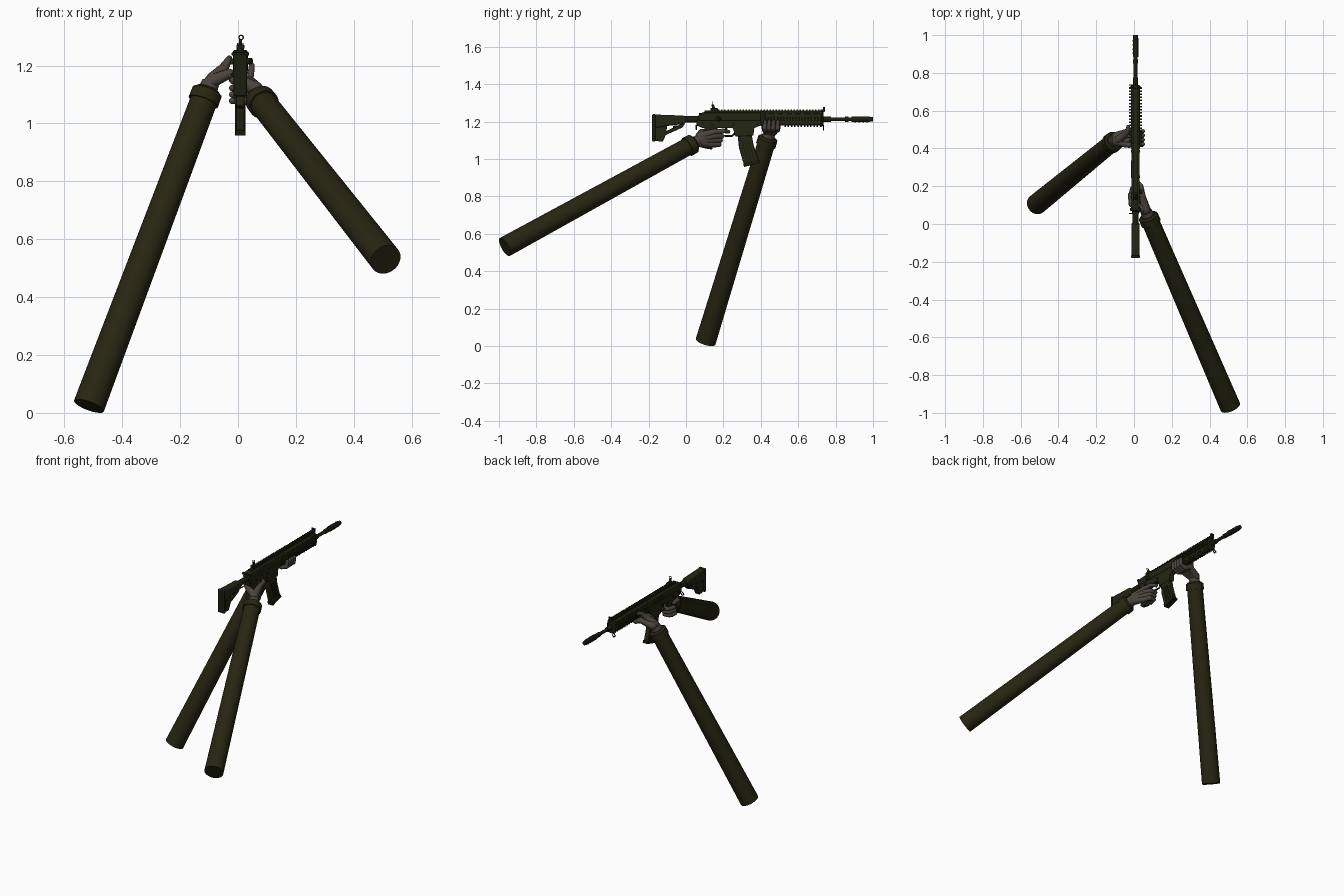
import bpy, bmesh, math
from mathutils import Vector, Matrix

cube = bpy.data.objects.get("Cube")
if cube:
    bpy.data.objects.remove(cube, do_unlink=True)

CX = 0.008  # rifle centre line


def material(name, rgb):
    m = bpy.data.materials.new(name)
    m.use_nodes = True
    m.diffuse_color = (*rgb, 1)
    bsdf = m.node_tree.nodes["Principled BSDF"]
    bsdf.inputs["Base Color"].default_value = (*rgb, 1)
    bsdf.inputs["Roughness"].default_value = 0.8
    return m


SLEEVE = material("sleeve olive", (0.020, 0.019, 0.006))
GUN = material("rifle green", (0.017, 0.019, 0.006))
DARK = material("dark metal", (0.011, 0.012, 0.005))
GLOVE = material("glove brown", (0.070, 0.058, 0.045))


def finish(name, bm, mat, bevel=0):
    bmesh.ops.recalc_face_normals(bm, faces=bm.faces)
    mesh = bpy.data.meshes.new(name)
    bm.to_mesh(mesh)
    bm.free()
    mesh.materials.append(mat)
    mesh.polygons.foreach_set("use_smooth", [True] * len(mesh.polygons))
    mesh.set_sharp_from_angle(angle=math.radians(35))
    ob = bpy.data.objects.new(name, mesh)
    bpy.context.scene.collection.objects.link(ob)
    if bevel:
        mod = ob.modifiers.new("bevel", "BEVEL")
        mod.width, mod.segments = bevel, 2
    return ob


def add_box(bm, c, s):
    bmesh.ops.create_cube(bm, size=1, matrix=Matrix.Translation(c) @ Matrix.Diagonal((*s, 1)))


def box(name, c, s, mat, bevel=0):
    bm = bmesh.new()
    add_box(bm, c, s)
    return finish(name, bm, mat, bevel)


def add_cone(bm, a, b, r1, r2, n=24):
    a, b = Vector(a), Vector(b)
    rot = (b - a).to_track_quat("Z", "Y").to_matrix().to_4x4()
    bmesh.ops.create_cone(bm, cap_ends=True, segments=n, radius1=r1, radius2=r2,
                          depth=(b - a).length, matrix=Matrix.Translation((a + b) / 2) @ rot)


def cone(name, a, b, r1, r2, mat, n=24):
    bm = bmesh.new()
    add_cone(bm, a, b, r1, r2, n)
    return finish(name, bm, mat)


def profile(name, pts, width, mat, bevel=0.003, x=CX):
    """Side outline (y, z) extruded across x."""
    bm = bmesh.new()
    face = bm.faces.new([bm.verts.new((x - width / 2, y, z)) for y, z in pts])
    out = bmesh.ops.extrude_face_region(bm, geom=[face])
    verts = [v for v in out["geom"] if isinstance(v, bmesh.types.BMVert)]
    bmesh.ops.translate(bm, verts=verts, vec=(width, 0, 0))
    return finish(name, bm, mat, bevel)


def limb(name, pts, radii, mat):
    """Rounded chain of tapered segments."""
    bm = bmesh.new()
    for p, r in zip(pts, radii):
        bmesh.ops.create_uvsphere(bm, u_segments=12, v_segments=8, radius=r,
                                  matrix=Matrix.Translation(p))
    for i in range(len(pts) - 1):
        add_cone(bm, pts[i], pts[i + 1], radii[i], radii[i + 1], 12)
    return finish(name, bm, mat)


def ribs(name, x, z, y0, y1, size, mat):
    """Row of rail teeth along the barrel direction."""
    bm = bmesh.new()
    n = int((y1 - y0) / 0.016)
    for i in range(n + 1):
        add_box(bm, (x, y0 + (y1 - y0) * i / n, z), size)
    return finish(name, bm, mat)


# Sleeves with rolled cuffs
def sleeve(side, low, high):
    low, high = Vector(low), Vector(high)
    d = (high - low).normalized()
    cone(side + "_sleeve", low, high, 0.055, 0.047, SLEEVE, 32)
    cone(side + "_cuff", high - d * 0.022, high + d * 0.016, 0.054, 0.053, SLEEVE, 32)
    cone(side + "_cuff_lip", high + d * 0.016, high + d * 0.026, 0.050, 0.040, SLEEVE, 32)
    cone(side + "_glove_wrist", high, high + d * 0.05, 0.036, 0.031, GLOVE)


sleeve("support", (-0.515, 0.105, 0.024), (-0.112, 0.433, 1.095))
sleeve("firing", (0.51, -0.968, 0.53), (0.082, 0.025, 1.075))

# Support hand wrapped under the handguard
for i in range(4):
    y = 0.42 + 0.023 * i
    limb(f"support_finger_{i}",
         [(-0.093, 0.437 + 0.009 * i, 1.145), (-0.03, y, 1.172), (0.008, y, 1.155),
          (0.043, y, 1.165), (0.048, y + 0.003, 1.2)],
         [0.024, 0.017, 0.014, 0.012, 0.010], GLOVE)
limb("support_thumb", [(-0.085, 0.445, 1.155), (-0.05, 0.47, 1.19), (-0.035, 0.49, 1.215),
                       (-0.03, 0.515, 1.225)], [0.024, 0.018, 0.013, 0.010], GLOVE)

# Firing hand wrapped around the pistol grip
for i in range(3):
    z = 1.122 - 0.022 * i
    y = 0.178 - 0.007 * i
    limb(f"firing_finger_{i}",
         [(0.064, 0.072, 1.105 - 0.008 * i), (0.043, y - 0.03, z), (0.025, y + 0.012, z),
          (-0.008, y + 0.012, z), (-0.02, y - 0.03, z)],
         [0.026, 0.018, 0.014, 0.012, 0.011], GLOVE)
limb("trigger_finger", [(0.06, 0.075, 1.12), (0.045, 0.15, 1.145), (0.038, 0.2, 1.15),
                        (0.014, 0.228, 1.146)], [0.026, 0.016, 0.012, 0.009], GLOVE)
limb("firing_thumb", [(0.058, 0.08, 1.12), (0.022, 0.083, 1.142), (-0.015, 0.105, 1.148),
                      (-0.022, 0.155, 1.15)], [0.026, 0.019, 0.014, 0.010], GLOVE)

# Stock and buffer tube
cone("buffer_tube", (CX, -0.12, 1.212), (CX, 0.07, 1.212), 0.017, 0.017, DARK)
profile("stock_body", [(-0.17, 1.238), (-0.01, 1.232), (0.008, 1.215), (-0.005, 1.188),
                       (-0.09, 1.178), (-0.17, 1.165)], 0.042, GUN, 0.007)
profile("stock_heel", [(-0.17, 1.18), (-0.1, 1.18), (-0.108, 1.128), (-0.125, 1.092),
                       (-0.17, 1.098)], 0.032, GUN)
profile("stock_strut", [(-0.115, 1.125), (-0.02, 1.168), (-0.005, 1.188), (-0.025, 1.188),
                        (-0.115, 1.145)], 0.024, GUN)
box("butt_pad", (CX, -0.172, 1.167), (0.046, 0.018, 0.146), DARK, 0.005)
box("stock_lever", (CX, -0.045, 1.172), (0.018, 0.05, 0.012), DARK, 0.003)

# Receiver
profile("lower_receiver", [(0.06, 1.21), (0.055, 1.18), (0.09, 1.165), (0.25, 1.165),
                           (0.265, 1.12), (0.36, 1.125), (0.365, 1.165), (0.4, 1.18),
                           (0.4, 1.21)], 0.036, GUN)
profile("upper_receiver", [(0.07, 1.205), (0.065, 1.235), (0.09, 1.25), (0.42, 1.25),
                           (0.42, 1.205)], 0.042, GUN, 0.005)
box("charging_handle", (CX, 0.078, 1.24), (0.06, 0.016, 0.012), DARK, 0.003)
box("ejection_cover", (CX - 0.021, 0.29, 1.222), (0.006, 0.09, 0.024), DARK, 0.001)
cone("forward_assist", (CX + 0.015, 0.18, 1.215), (CX + 0.038, 0.165, 1.215), 0.011, 0.011, DARK, 16)
for s in (-1, 1):
    for part, y, z in (("selector", 0.14, 1.185), ("rear_pin", 0.085, 1.19),
                       ("front_pin", 0.385, 1.19), ("magazine_button", 0.25, 1.18)):
        cone(f"{part}_{s}", (CX, y, z), (CX + s * 0.024, y, z), 0.007, 0.006, DARK, 12)

# Grip, trigger and guard
profile("pistol_grip", [(0.1, 1.175), (0.17, 1.175), (0.16, 1.12), (0.14, 1.05),
                        (0.085, 1.06)], 0.03, GUN, 0.006)
profile("trigger", [(0.205, 1.17), (0.22, 1.17), (0.222, 1.14), (0.214, 1.14)], 0.008, DARK, 0.001)
limb("trigger_guard", [(CX, 0.17, 1.15), (CX, 0.19, 1.125), (CX, 0.245, 1.122), (CX, 0.265, 1.14)],
     [0.005] * 4, DARK)

# Forward-raked magazine
profile("magazine", [(0.275, 1.14), (0.35, 1.14), (0.36, 1.08), (0.39, 0.985),
                     (0.31, 0.967), (0.283, 1.06)], 0.03, GUN)
profile("magazine_base", [(0.306, 0.977), (0.392, 0.995), (0.395, 0.98), (0.31, 0.957)],
        0.036, DARK, 0.002)
for s in (-1, 1):
    for k in range(3):
        y = 0.293 + 0.018 * k
        profile(f"magazine_rib_{s}_{k}", [(y, 1.1), (y + 0.007, 1.1), (y + 0.04, 0.995),
                                          (y + 0.033, 0.995)], 0.004, DARK, 0, CX + s * 0.016)

# Handguard with rails on four sides
box("handguard", (CX, 0.565, 1.214), (0.046, 0.33, 0.072), GUN, 0.012)
box("handguard_collar", (CX, 0.412, 1.214), (0.05, 0.03, 0.078), DARK, 0.008)
box("handguard_end", (CX, 0.728, 1.214), (0.052, 0.016, 0.08), DARK, 0.01)
box("top_rail", (CX, 0.41, 1.253), (0.02, 0.62, 0.01), GUN)
ribs("top_rail_teeth", CX, 1.261, 0.16, 0.725, (0.024, 0.008, 0.009), GUN)
ribs("bottom_rail_teeth", CX, 1.176, 0.53, 0.72, (0.024, 0.008, 0.012), GUN)
for s in (-1, 1):
    ribs(f"side_rail_teeth_{s}", CX + s * 0.028, 1.214, 0.44, 0.72, (0.012, 0.008, 0.022), GUN)
    for z in (1.19, 1.238):
        for k in range(6):
            box(f"vent_{s}_{z}_{k}", (CX + s * 0.022, 0.455 + 0.048 * k, z), (0.006, 0.03, 0.008), DARK)

# Barrel and muzzle device
for name, y0, y1, r in (("barrel", 0.72, 0.92, 0.010), ("gas_collar", 0.735, 0.775, 0.014),
                        ("barrel_step", 0.85, 0.87, 0.014), ("muzzle_brake", 0.885, 0.985, 0.0145),
                        ("muzzle_tip", 0.985, 1.0, 0.012)):
    cone(name, (CX, y0, 1.212), (CX, y1, 1.212), r, r, DARK, 20)
for k in range(4):
    y = 0.9 + 0.022 * k
    cone(f"muzzle_ring_{k}", (CX, y, 1.212), (CX, y + 0.008, 1.212), 0.0165, 0.0165, DARK, 20)

# Rear ring sight and front post sight
box("rear_sight_base", (CX, 0.15, 1.264), (0.028, 0.04, 0.016), DARK, 0.003)
profile("rear_sight_arm", [(0.14, 1.265), (0.16, 1.265), (0.148, 1.292), (0.136, 1.292)], 0.01, DARK, 0.001)
bpy.ops.mesh.primitive_torus_add(location=(CX + 0.003, 0.14, 1.297), rotation=(math.pi / 2, 0, 0),
                                 major_radius=0.0075, minor_radius=0.002,
                                 major_segments=20, minor_segments=8)
ring = bpy.context.object
ring.name = "rear_sight_ring"
ring.data.materials.append(DARK)
bpy.ops.object.shade_smooth()
box("front_sight_base", (CX, 0.73, 1.258), (0.026, 0.024, 0.014), DARK, 0.003)
for s in (-1, 0, 1):
    box(f"front_sight_blade_{s}", (CX + s * 0.009, 0.738, 1.268), (0.004, 0.01, 0.02), DARK)

# Sling loops
for y, z in ((0.055, 1.18), (0.735, 1.178)):
    limb(f"sling_loop_{y}", [(CX - 0.02, y, z), (CX - 0.032, y, z - 0.012), (CX - 0.02, y, z - 0.022),
                             (CX - 0.01, y, z - 0.01)], [0.003] * 4, DARK)
